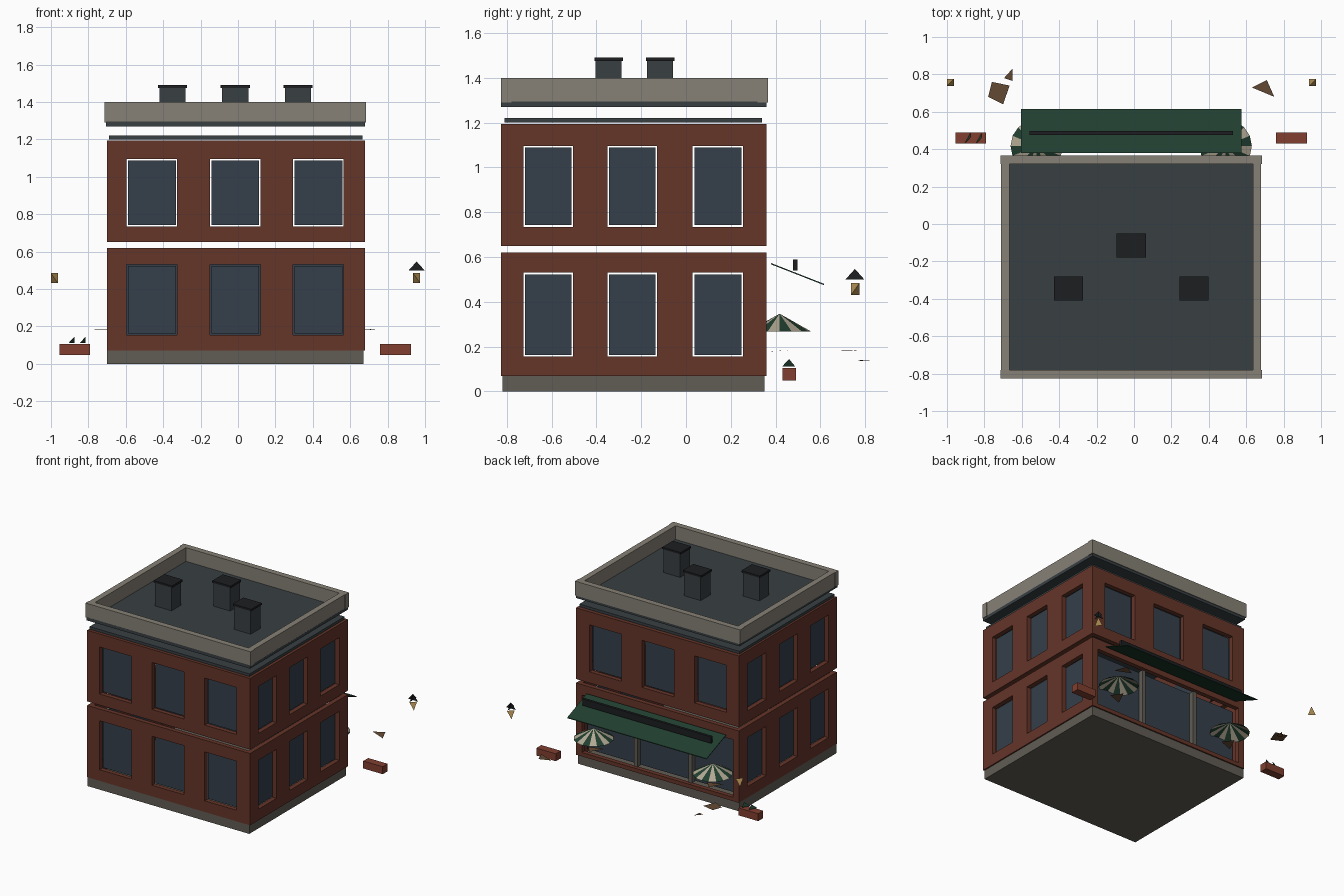
import bpy, bmesh, math
from mathutils import Vector

if "Cube" in bpy.data.objects:
    bpy.data.objects.remove(bpy.data.objects["Cube"])


def mat(name, r, g, b):
    m = bpy.data.materials.new(name)
    m.diffuse_color = (r, g, b, 1)
    m.use_nodes = True
    m.node_tree.nodes["Principled BSDF"].inputs["Base Color"].default_value = m.diffuse_color
    return m


BRICK = mat("brick", 0.13, 0.035, 0.022)
STONE = mat("stone", 0.12, 0.11, 0.09)
TRIM = mat("pale_stone", 0.24, 0.22, 0.18)
GLASS = mat("glass", 0.035, 0.05, 0.07)
SLATE = mat("slate", 0.04, 0.05, 0.055)
BLACK = mat("black", 0.012, 0.013, 0.015)
GREEN = mat("green", 0.015, 0.05, 0.03)
CREAM = mat("cream", 0.45, 0.40, 0.30)
WOOD = mat("wood", 0.13, 0.07, 0.035)
CLAY = mat("clay", 0.22, 0.05, 0.03)
AMBER = mat("amber", 0.40, 0.25, 0.08)


def mesh(name, verts, faces, *mats):
    me = bpy.data.meshes.new(name)
    me.from_pydata([tuple(v) for v in verts], [], faces)
    for m in mats:
        me.materials.append(m)
    ob = bpy.data.objects.new(name, me)
    bpy.context.collection.objects.link(ob)
    return ob


def box(name, x0, x1, y0, y1, z0, z1, m):
    v = [(x, y, z) for x in (x0, x1) for y in (y0, y1) for z in (z0, z1)]
    f = [(0, 1, 3, 2), (4, 6, 7, 5), (0, 4, 5, 1), (2, 3, 7, 6), (0, 2, 6, 4), (1, 5, 7, 3)]
    return mesh(name, v, f, m)


X0, X1, Y0, Y1 = -0.70, 0.68, -0.825, 0.36
T = 0.035  # wall thickness


def wall(name, side, z0, z1, holes):
    """Grid wall with openings (u0, u1, w0, w1), thickened inwards."""
    along_x = side in "fb"
    ends = (X0, X1) if along_x else (Y0 + T, Y1 - T)
    us = sorted(set(ends) | {h[i] for h in holes for i in (0, 1)})
    zs = sorted({z0, z1} | {h[i] for h in holes for i in (2, 3)})
    fix = {"f": Y0, "b": Y1, "l": X0, "r": X1}[side]
    inward = T if side in "fl" else -T
    bm = bmesh.new()
    grid = {}
    for u in us:
        for z in zs:
            grid[u, z] = bm.verts.new((u, fix, z) if along_x else (fix, u, z))
    for a, b in zip(us, us[1:]):
        for c, d in zip(zs, zs[1:]):
            if not any(h[0] <= a and b <= h[1] and h[2] <= c and d <= h[3] for h in holes):
                bm.faces.new([grid[k] for k in ((a, c), (b, c), (b, d), (a, d))])
    # extrude into a solid panel
    r = bmesh.ops.extrude_face_region(bm, geom=bm.faces[:])
    move = Vector((0, inward, 0)) if along_x else Vector((inward, 0, 0))
    bmesh.ops.translate(bm, vec=move, verts=[e for e in r["geom"] if isinstance(e, bmesh.types.BMVert)])
    bmesh.ops.recalc_face_normals(bm, faces=bm.faces)
    me = bpy.data.meshes.new(name)
    bm.to_mesh(me)
    bm.free()
    me.materials.append(BRICK)
    bpy.context.collection.objects.link(bpy.data.objects.new(name, me))


def pane(name, side, u0, u1, z0, z1, depth=0.03, gap=0.007):
    u0, u1, z0, z1 = u0 + gap, u1 - gap, z0 + gap, z1 - gap
    fix = {"f": Y0, "b": Y1, "l": X0, "r": X1}[side]
    s = 1 if side in "fl" else -1
    a, b = sorted((fix + s * depth, fix + s * (depth + 0.01)))
    if side in "fb":
        box(name, u0, u1, a, b, z0, z1, GLASS)
    else:
        box(name, a, b, u0, u1, z0, z1, GLASS)


# Plinth
box("plinth", -0.70, 0.67, -0.82, 0.35, 0, 0.07, STONE)

# Brick storeys with windows
cols_x = [(-0.595, -0.325), (-0.15, 0.12), (0.295, 0.565)]
cols_y = [(-0.725, -0.505), (-0.35, -0.13), (0.03, 0.255)]
SHOP = (-0.65, 0.63, 0.10, 0.54)
for storey, z0, z1, w0, w1 in (("ground", 0.07, 0.62, 0.155, 0.53), ("upper", 0.65, 1.195, 0.735, 1.095)):
    for side, label in zip("fblr", ("front", "back", "left", "right")):
        if storey == "ground" and side == "b":
            wall("shop_wall", side, z0, z1, [SHOP])
            continue
        holes = [(a, b, w0, w1) for a, b in (cols_x if side in "fb" else cols_y)]
        wall(f"{storey}_{label}_wall", side, z0, z1, holes)
        for i, h in enumerate(holes):
            pane(f"{storey}_{label}_window_{i}", side, *h)

# Shopfront panes and posts
edges = [SHOP[0], -0.27, 0.19, SHOP[1]]
for i, (a, b) in enumerate(zip(edges, edges[1:])):
    pane(f"shop_window_{i}", "b", a, b, SHOP[2], SHOP[3], depth=0.06)
for i, x in enumerate(edges[1:3]):
    box(f"shop_post_{i}", x - 0.015, x + 0.015, 0.30, 0.335, SHOP[2], SHOP[3], STONE)

# Roof slabs and parapet
box("ceiling_slab", -0.69, 0.665, -0.81, 0.34, 1.20, 1.22, SLATE)
box("roof_deck", -0.705, 0.68, -0.825, 0.36, 1.27, 1.295, SLATE)
for name, y0, y1 in (("front", -0.825, -0.78), ("back", 0.32, 0.365)):
    box(f"parapet_{name}", -0.715, 0.685, y0, y1, 1.29, 1.40, TRIM)
for name, x0, x1 in (("left", -0.71, -0.665), ("right", 0.635, 0.68)):
    box(f"parapet_{name}", x0, x1, -0.78, 0.32, 1.29, 1.40, TRIM)

# Roof vents with caps
for i, (x, y) in enumerate([(-0.35, -0.345), (-0.015, -0.115), (0.32, -0.345)]):
    box(f"roof_vent_{i}", x - 0.07, x + 0.07, y - 0.058, y + 0.058, 1.29, 1.475, SLATE)
    box(f"vent_cap_{i}", x - 0.078, x + 0.078, y - 0.064, y + 0.064, 1.475, 1.49, BLACK)

# Sloping awning and sign board
awn = [(x, y, z + d) for d in (0, 0.006) for x in (-0.605, 0.575) for y, z in ((0.38, 0.567), (0.615, 0.475))]
mesh("awning", awn, [(0, 1, 3, 2), (4, 6, 7, 5), (0, 4, 5, 1), (2, 3, 7, 6), (0, 2, 6, 4), (1, 5, 7, 3)], GREEN)
box("sign_board", -0.56, 0.53, 0.477, 0.497, 0.54, 0.59, BLACK)

# Striped parasols with table fragments below
N = 16
for i, x in enumerate((-0.52, 0.49)):
    rim = [(x + 0.14 * math.cos(2 * math.pi * k / N), 0.418 + 0.14 * math.sin(2 * math.pi * k / N), 0.268)
           for k in range(N)]
    ob = mesh(f"parasol_{i}", rim + [(x, 0.418, 0.347)], [(k, (k + 1) % N, N) for k in range(N)], GREEN, CREAM)
    for p in ob.data.polygons:
        p.material_index = p.index % 2
    mesh(f"table_{i}", [(x - 0.05, 0.36, 0.178), (x + 0.06, 0.40, 0.18), (x, 0.47, 0.185)], [(0, 1, 2)], WOOD)

# Loose table and stool tops
mesh("left_table", [(-0.78, 0.68, .18), (-0.70, 0.64, .18), (-0.665, 0.74, .183), (-0.76, 0.76, .183)], [(0, 1, 2, 3)], WOOD)
mesh("left_stool", [(-0.695, 0.78, .14), (-0.65, 0.765, .135), (-0.65, 0.83, .14)], [(0, 1, 2)], WOOD)
mesh("right_table", [(0.63, 0.73, .18), (0.75, 0.68, .18), (0.71, 0.77, .185)], [(0, 1, 2)], WOOD)

# Planter boxes with leaf shards
for name, x0 in (("left", -0.955), ("right", 0.76)):
    box(f"{name}_planter", x0, x0 + 0.165, 0.43, 0.49, 0.048, 0.105, CLAY)
for i, x in enumerate((-0.89, -0.83)):
    mesh(f"leaf_{i}", [(x - 0.015, 0.43, .112), (x + 0.015, 0.487, .112), (x + 0.015, 0.46, .145)], [(0, 1, 2)], GREEN)

# Hanging lanterns: faceted tetrahedral lamps, crossed-blade hood on the right one
for name, x in (("left", -0.982), ("right", 0.955)):
    h, k = 0.019, 0.027
    v = [(x + sx * h, 0.756 + sy * h, 0.458 + sx * sy * k) for sx in (-1, 1) for sy in (-1, 1)]
    mesh(f"{name}_lantern", v, [(0, 1, 2), (1, 3, 2), (0, 3, 1), (0, 2, 3)], AMBER)
hx, hy, hz = 0.955, 0.754, 0.50
mesh("lantern_hood", [(hx - 0.042, hy, hz), (hx + 0.042, hy, hz), (hx, hy - 0.042, hz), (hx, hy + 0.042, hz),
                      (hx, hy, 0.547)], [(0, 1, 4), (2, 3, 4)], BLACK)
